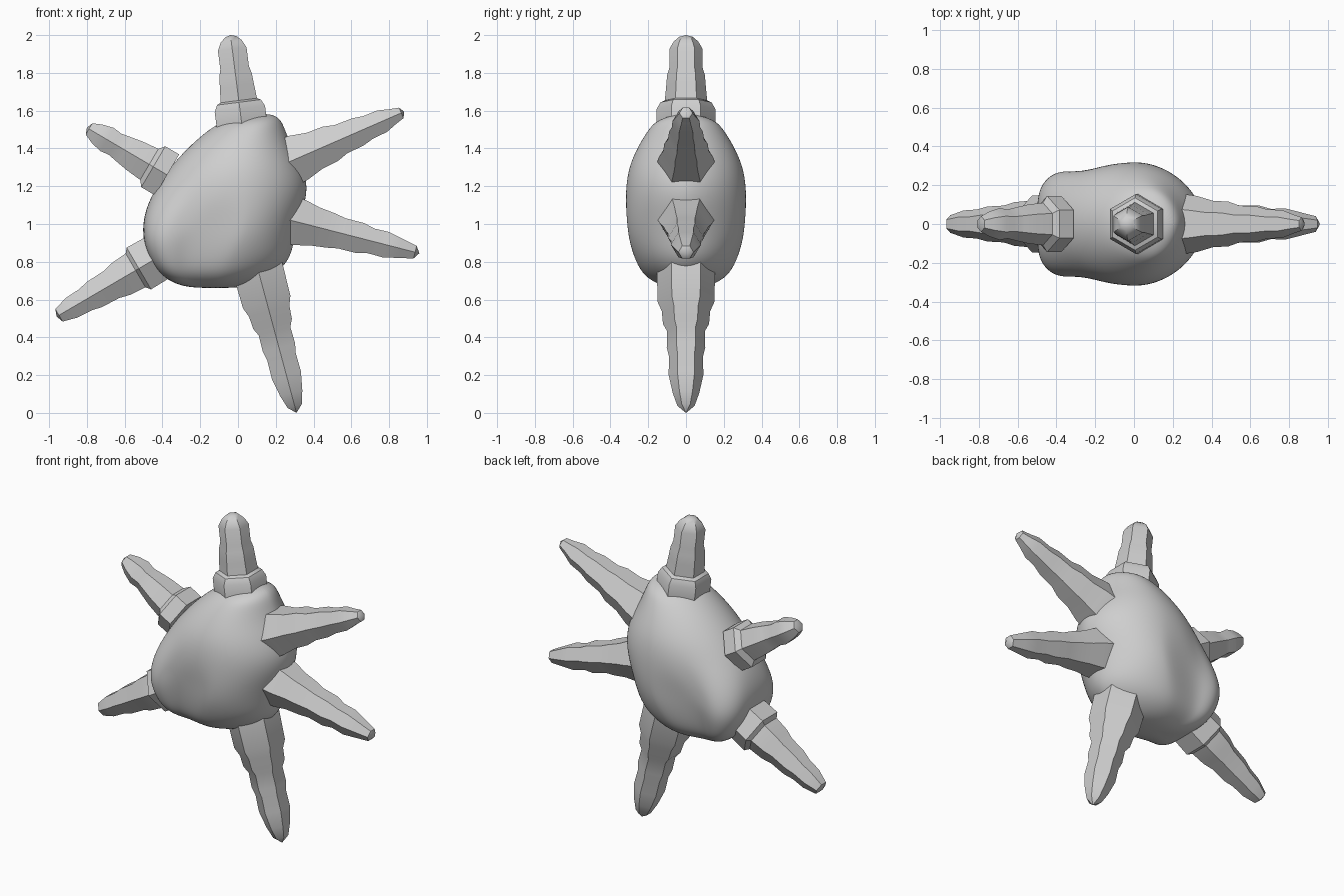
import bpy, bmesh, math
from mathutils import Vector

if "Cube" in bpy.data.objects:
    bpy.data.objects.remove(bpy.data.objects["Cube"])

grey = bpy.data.materials.new("plain_grey")
grey.use_nodes = True
colour = (0.62, 0.62, 0.62, 1)
grey.diffuse_color = colour
grey.node_tree.nodes["Principled BSDF"].inputs["Base Color"].default_value = colour


def loft(name, rings, start, end, angle):
    """Skin a stack of closed rings, closing each end on a point."""
    bm = bmesh.new()
    loops = [[bm.verts.new(p) for p in ring] for ring in rings]
    first, last = bm.verts.new(start), bm.verts.new(end)
    n = len(loops[0])
    for i in range(n):
        j = (i + 1) % n
        for a, b in zip(loops, loops[1:]):
            bm.faces.new((a[i], a[j], b[j], b[i]))
        bm.faces.new((first, loops[0][j], loops[0][i]))
        bm.faces.new((last, loops[-1][i], loops[-1][j]))
    bmesh.ops.recalc_face_normals(bm, faces=bm.faces)
    mesh = bpy.data.meshes.new(name)
    bm.to_mesh(mesh)
    bm.free()
    mesh.materials.append(grey)
    obj = bpy.data.objects.new(name, mesh)
    bpy.context.collection.objects.link(obj)
    bpy.ops.object.select_all(action="DESELECT")
    obj.select_set(True)
    bpy.context.view_layer.objects.active = obj
    bpy.ops.object.shade_smooth_by_angle(angle=math.radians(angle))
    return obj


# Body: cross-sections of height, left edge, right edge, half depth, widest x
sections = [
    (0.665, -0.27, 0.03, 0.10, -0.13), (0.69, -0.35, 0.11, 0.18, -0.15),
    (0.74, -0.42, 0.21, 0.245, -0.14), (0.82, -0.475, 0.28, 0.28, -0.08),
    (0.92, -0.505, 0.30, 0.308, -0.03), (1.02, -0.505, 0.325, 0.318, 0),
    (1.12, -0.475, 0.36, 0.322, 0), (1.22, -0.42, 0.37, 0.318, 0),
    (1.32, -0.345, 0.335, 0.298, 0.01), (1.42, -0.25, 0.28, 0.25, 0.03),
    (1.50, -0.155, 0.25, 0.20, 0.06), (1.545, -0.08, 0.23, 0.16, 0.09),
    (1.575, 0.03, 0.20, 0.08, 0.12),
]


def body_ring(z, x0, x1, depth, centre, count=32):
    # The lower part is boxy on its -x side, forming a pair of lobes
    low = min(1, max(0, (1.25 - z) / 0.3))
    ring = []
    for i in range(count):
        t = math.tau * i / count
        c, s = math.cos(t), math.sin(t)
        power = 1 - 0.5 * low if c < 0 else 1
        x = centre + math.copysign(abs(c) ** power, c) * (x1 - centre if c > 0 else centre - x0)
        y = math.copysign(abs(s) ** (power if c < 0 else 1.15), s) * depth
        # A groove parts each lobe from the rest
        y *= 1 - 0.17 * low * math.exp(-((x + 0.24) / 0.1) ** 2)
        ring.append((x, y, z))
    return ring


body = loft("body", [body_ring(*s) for s in sections], (-0.12, 0, 0.66), (0.13, 0, 1.585), 60)
smooth = body.modifiers.new("smooth", "SUBSURF")
smooth.levels = smooth.render_levels = 2


# Spikes: rippled six-sided tubes, each lying in the plane y = 0
def spike(name, base, tip, profile):
    base, tip = Vector((base[0], 0, base[1])), Vector((tip[0], 0, tip[1]))
    axis = (tip - base).normalized()
    side, depth = axis.cross(Vector((0, 1, 0))), Vector((0, 1, 0))
    rings = []
    for d, r in profile:
        rings.append([base + axis * d + r * (depth * math.cos(k * math.pi / 3)
                      + side * math.sin(k * math.pi / 3)) for k in range(6)])
    loft(name, rings, base, tip, 35)


spike("top_spike", (0.02, 1.53), (-0.04, 2.0),
      [(0, 0.155), (0.08, 0.155), (0.115, 0.135), (0.125, 0.112), (0.2, 0.105),
       (0.26, 0.1), (0.3, 0.088), (0.4, 0.088), (0.44, 0.065), (0.465, 0.035)])
spike("upper_right_spike", (-0.375, 1.26), (-0.8, 1.51),
      [(0, 0.145), (0.085, 0.145), (0.11, 0.11), (0.2, 0.1), (0.26, 0.088),
       (0.32, 0.075), (0.37, 0.082), (0.43, 0.065), (0.48, 0.04)])
spike("lower_right_spike", (-0.43, 0.82), (-0.96, 0.51),
      [(0, 0.145), (0.11, 0.148), (0.13, 0.12), (0.22, 0.112), (0.28, 0.095),
       (0.38, 0.09), (0.44, 0.075), (0.52, 0.07), (0.6, 0.045)])
spike("bottom_spike", (0.1, 0.78), (0.31, 0.0),
      [(0, 0.155), (0.2, 0.15), (0.25, 0.128), (0.32, 0.122), (0.36, 0.1),
       (0.45, 0.102), (0.5, 0.09), (0.6, 0.092), (0.7, 0.07), (0.77, 0.045)])
spike("lower_left_spike", (0.24, 1.03), (0.96, 0.845),
      [(0, 0.155), (0.1, 0.14), (0.17, 0.12), (0.26, 0.108), (0.32, 0.095),
       (0.42, 0.095), (0.48, 0.078), (0.56, 0.08), (0.64, 0.06), (0.72, 0.04)])
spike("upper_left_spike", (0.25, 1.32), (0.88, 1.595),
      [(0, 0.155), (0.08, 0.145), (0.17, 0.12), (0.26, 0.115), (0.32, 0.095),
       (0.42, 0.09), (0.48, 0.075), (0.56, 0.072), (0.62, 0.05), (0.67, 0.035)])
